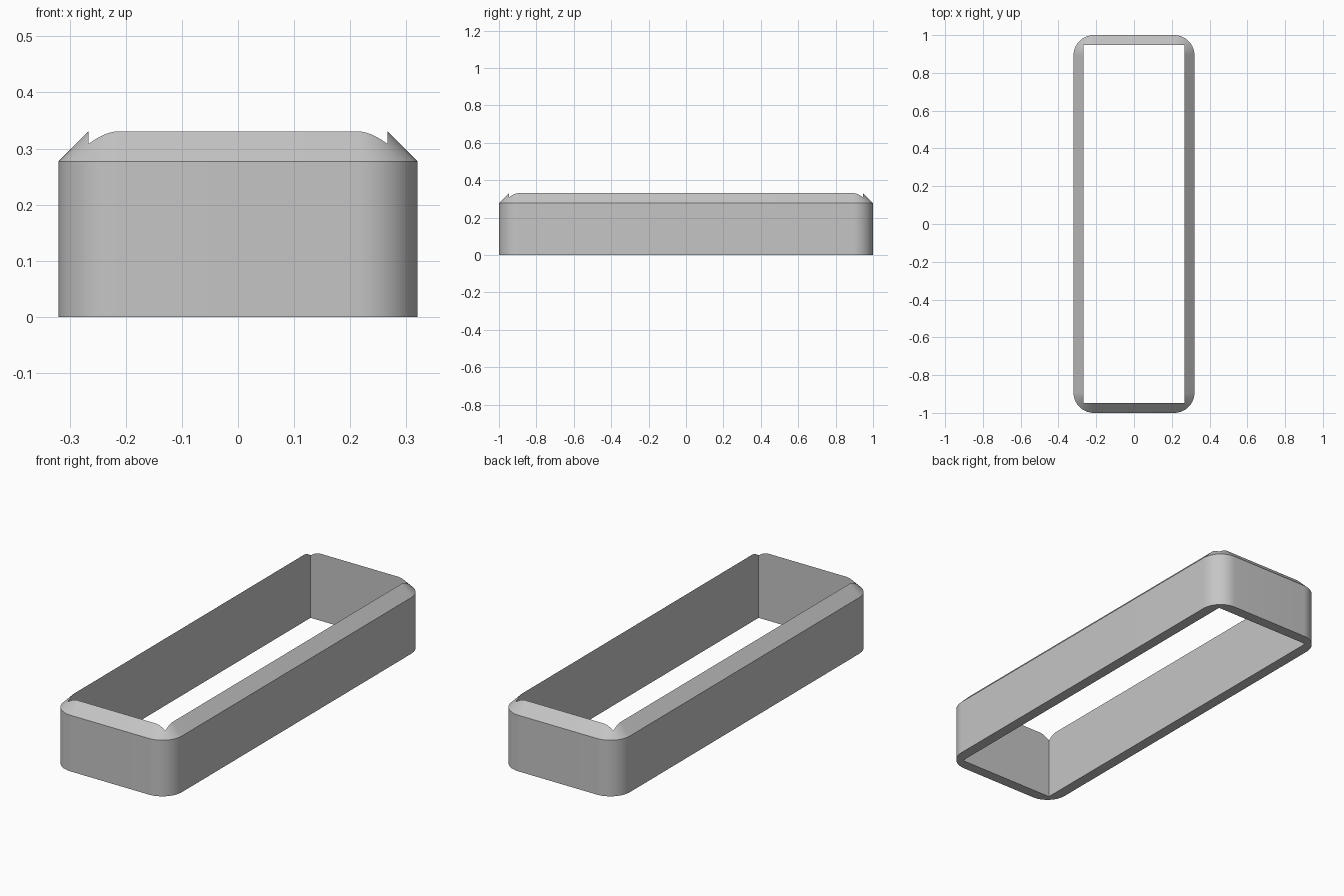
import bpy, bmesh, math

cube = bpy.data.objects.get("Cube")
if cube:
    bpy.data.objects.remove(cube, do_unlink=True)

HALF_X, HALF_Y = 0.32, 1.0      # outer half sizes
WALL = 0.0535                   # wall thickness
RADIUS = 0.107                  # outer corner radius
WALL_TOP = 0.277                # height where the 45 degree chamfer starts
STEPS = 16                      # segments per corner (even, so one hits the inner corner)

grey = bpy.data.materials.new("light_grey")
grey.use_nodes = True
colour = (0.56, 0.56, 0.56, 1)
grey.diffuse_color = colour
grey.node_tree.nodes["Principled BSDF"].inputs["Base Color"].default_value = colour

# Cross-sections around the frame: rounded outside, square inside
bm = bmesh.new()
sections = []
for quarter in range(4):
    sx = 1 if quarter in (0, 3) else -1
    sy = 1 if quarter < 2 else -1
    cx, cy = sx * (HALF_X - RADIUS), sy * (HALF_Y - RADIUS)
    for i in range(STEPS + 1):
        a = math.pi / 2 * (quarter + i / STEPS)
        c, s = math.cos(a), math.sin(a)
        reach = (RADIUS - WALL) / max(abs(c), abs(s))
        outer = (cx + RADIUS * c, cy + RADIUS * s)
        inner = (cx + reach * c, cy + reach * s)
        rim = WALL_TOP + RADIUS - reach
        sections.append([bm.verts.new((*p, z)) for p, z in
                         ((outer, 0), (outer, WALL_TOP), (inner, rim), (inner, 0))])

# Skin neighbouring sections: outer wall, chamfer, inner wall, underside
for k, here in enumerate(sections):
    there = sections[(k + 1) % len(sections)]
    for j in range(4):
        n = (j + 1) % 4
        bm.faces.new((here[j], there[j], there[n], here[n]))
bmesh.ops.recalc_face_normals(bm, faces=bm.faces)

mesh = bpy.data.meshes.new("chamfered_frame")
bm.to_mesh(mesh)
bm.free()
mesh.materials.append(grey)
frame = bpy.data.objects.new("chamfered_frame", mesh)
bpy.context.collection.objects.link(frame)

# Smooth corners, crisp chamfer and inner edges
bpy.ops.object.select_all(action='DESELECT')
frame.select_set(True)
bpy.context.view_layer.objects.active = frame
bpy.ops.object.shade_smooth_by_angle(angle=math.radians(30))
